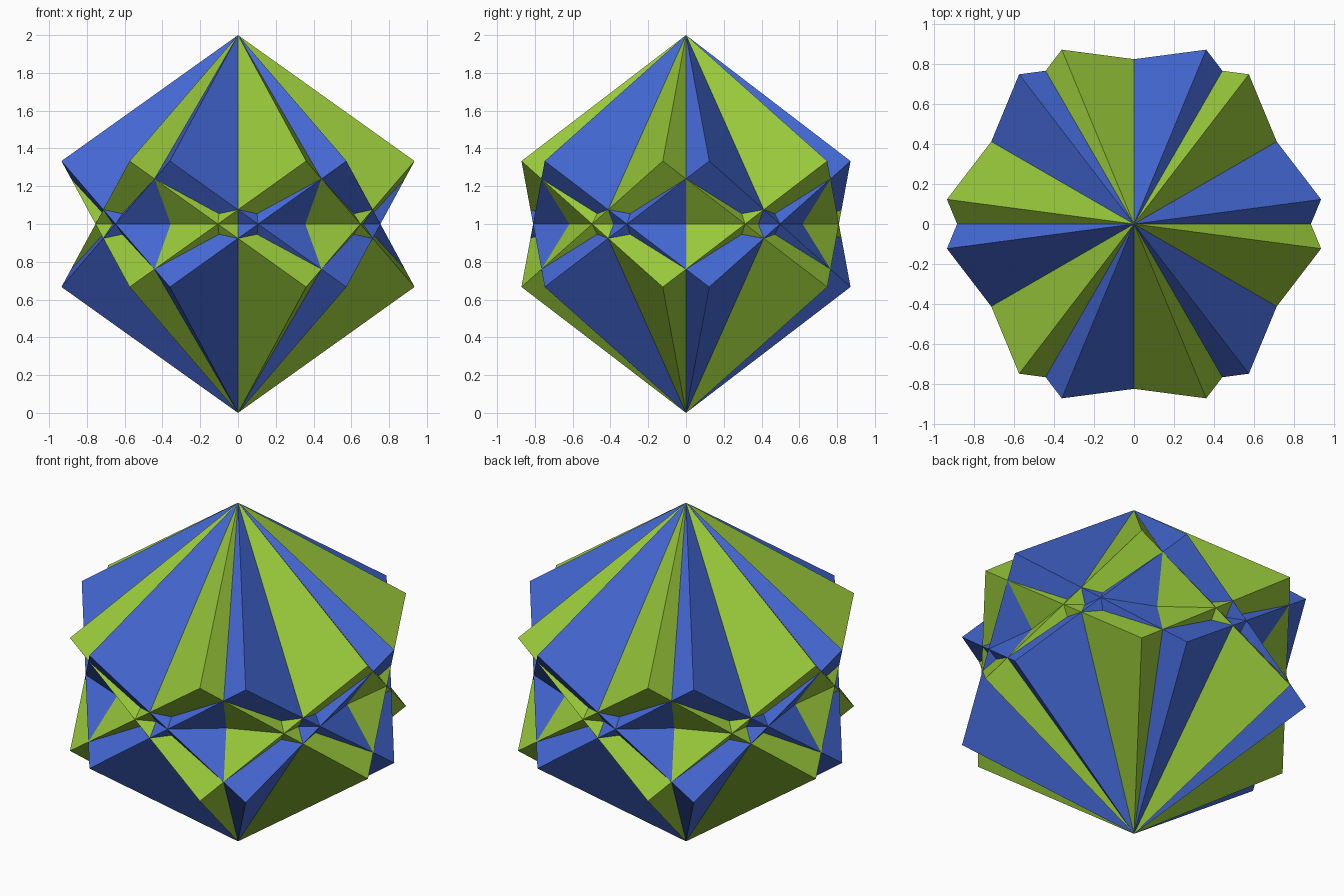
import bpy, bmesh, math
from mathutils import Matrix, Vector

default = bpy.data.objects.get("Cube")
if default:
    bpy.data.objects.remove(default, do_unlink=True)


def srgb(*rgb):
    """Convert 0-255 sRGB values to a linear RGBA colour."""
    lin = [((c / 255 + 0.055) / 1.055) ** 2.4 for c in rgb]
    return (*lin, 1.0)


def make_material(name, colour):
    mat = bpy.data.materials.new(name)
    mat.use_nodes = True
    mat.diffuse_color = colour
    bsdf = next(n for n in mat.node_tree.nodes if n.type == 'BSDF_PRINCIPLED')
    bsdf.inputs["Base Color"].default_value = colour
    return mat


blue = make_material("royal_blue", srgb(68, 104, 212))
green = make_material("yellow_green", srgb(152, 200, 58))

# Stand a unit-radius cube on its corner, with an upper corner along +x
EDGE = 2 / math.sqrt(3)
tip = Vector((1, 1, 1)).rotation_difference(Vector((0, 0, 1))).to_matrix()
corner = tip @ Vector((1, 1, -1))
stand = Matrix.Rotation(-math.atan2(corner.y, corner.x), 3, 'Z') @ tip


def corner_cube(name, degrees, mat):
    """Cube balanced on a corner, turned about the vertical diagonal."""
    bm = bmesh.new()
    bmesh.ops.create_cube(bm, size=EDGE)
    turn = Matrix.Rotation(math.radians(degrees), 3, 'Z') @ stand
    bmesh.ops.transform(bm, matrix=turn.to_4x4(), verts=bm.verts)
    mesh = bpy.data.meshes.new(name)
    bm.to_mesh(mesh)
    bm.free()
    mesh.materials.append(mat)
    obj = bpy.data.objects.new(name, mesh)
    obj.location.z = 1
    bpy.context.collection.objects.link(obj)


# Two interlocking pairs, each pair a half-step (60 degrees) apart
for label, offset, mat in (("blue", 7.5, blue), ("green", -7.5, green)):
    corner_cube(label + "_cube_first", offset, mat)
    corner_cube(label + "_cube_second", offset + 60, mat)
